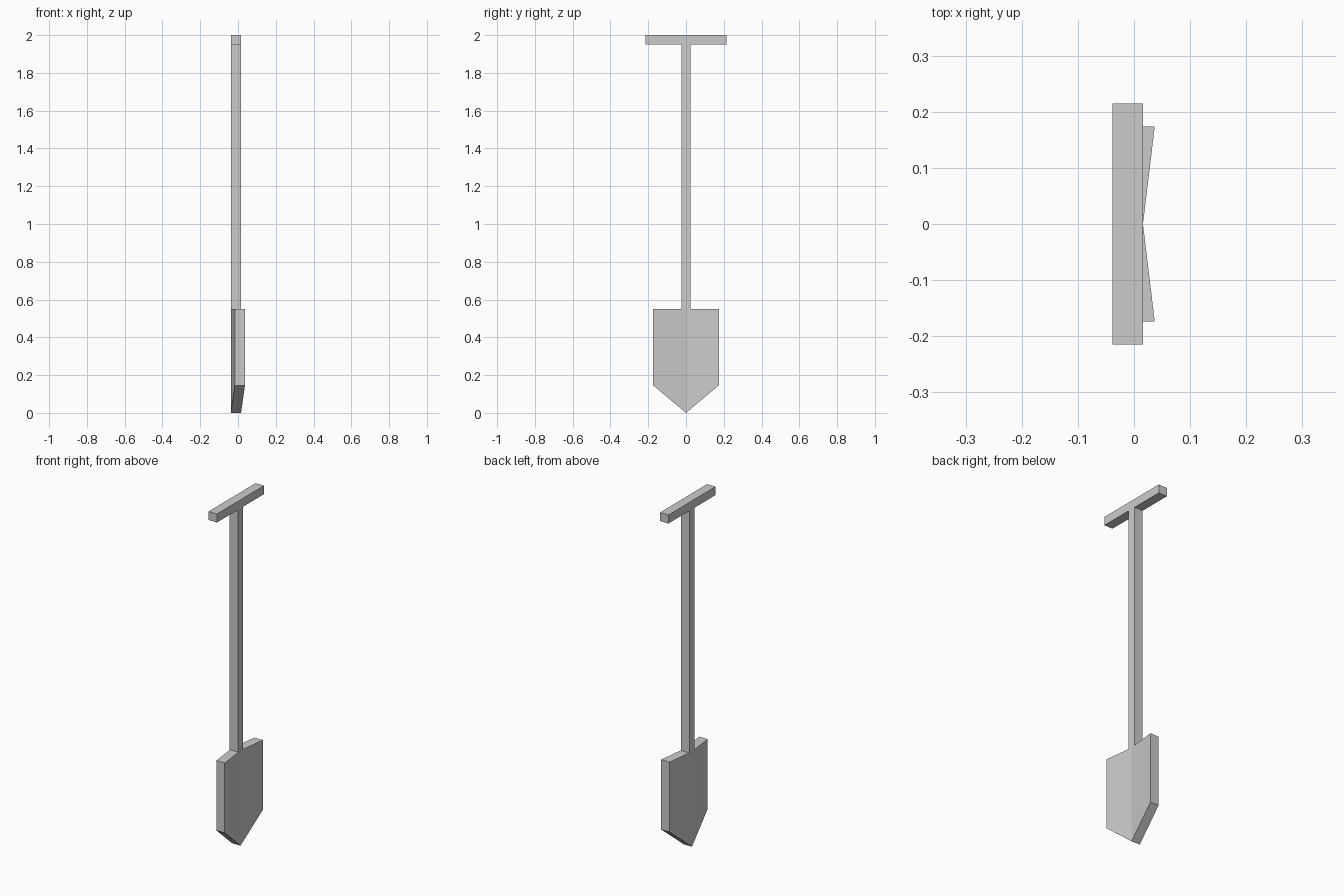
import bpy, bmesh

if "Cube" in bpy.data.objects:
    bpy.data.objects.remove(bpy.data.objects["Cube"])

X0, X1 = -0.038, 0.016      # common thickness of all parts
FLARE = 0.021               # how far the blade edges bend forward


def box(name, lo, hi):
    bpy.ops.mesh.primitive_cube_add(size=1, location=[(a + b) / 2 for a, b in zip(lo, hi)])
    ob = bpy.context.object
    ob.name = name
    ob.scale = [b - a for a, b in zip(lo, hi)]
    return ob


# Cross grip and shaft
box("grip", (X0, -0.215, 1.951), (X1, 0.215, 2.0))
box("shaft", (X0, -0.0235, 0.548), (X1, 0.0235, 1.951))

# Pointed blade: one half extruded through its thickness, then mirrored
W, TOP, SHOULDER = 0.174, 0.55, 0.146
profile = [(0, 0), (W, SHOULDER), (W, TOP), (0, TOP)]
bm = bmesh.new()
verts = [bm.verts.new((X0 + FLARE * y / W, y, z)) for y, z in profile]
face = bm.faces.new(verts)
ext = bmesh.ops.extrude_face_region(bm, geom=[face])["geom"]
bmesh.ops.translate(bm, vec=(X1 - X0, 0, 0),
                    verts=[g for g in ext if isinstance(g, bmesh.types.BMVert)])
# Open the centre seam so the halves join cleanly
seam = [f for f in bm.faces if all(abs(v.co.y) < 1e-5 for v in f.verts)]
bmesh.ops.recalc_face_normals(bm, faces=bm.faces)
bmesh.ops.delete(bm, geom=seam, context="FACES_ONLY")
mesh = bpy.data.meshes.new("blade")
bm.to_mesh(mesh)
bm.free()
blade = bpy.data.objects.new("blade", mesh)
bpy.context.collection.objects.link(blade)
mirror = blade.modifiers.new("mirror", "MIRROR")
mirror.use_axis = (False, True, False)
mirror.use_clip = True
